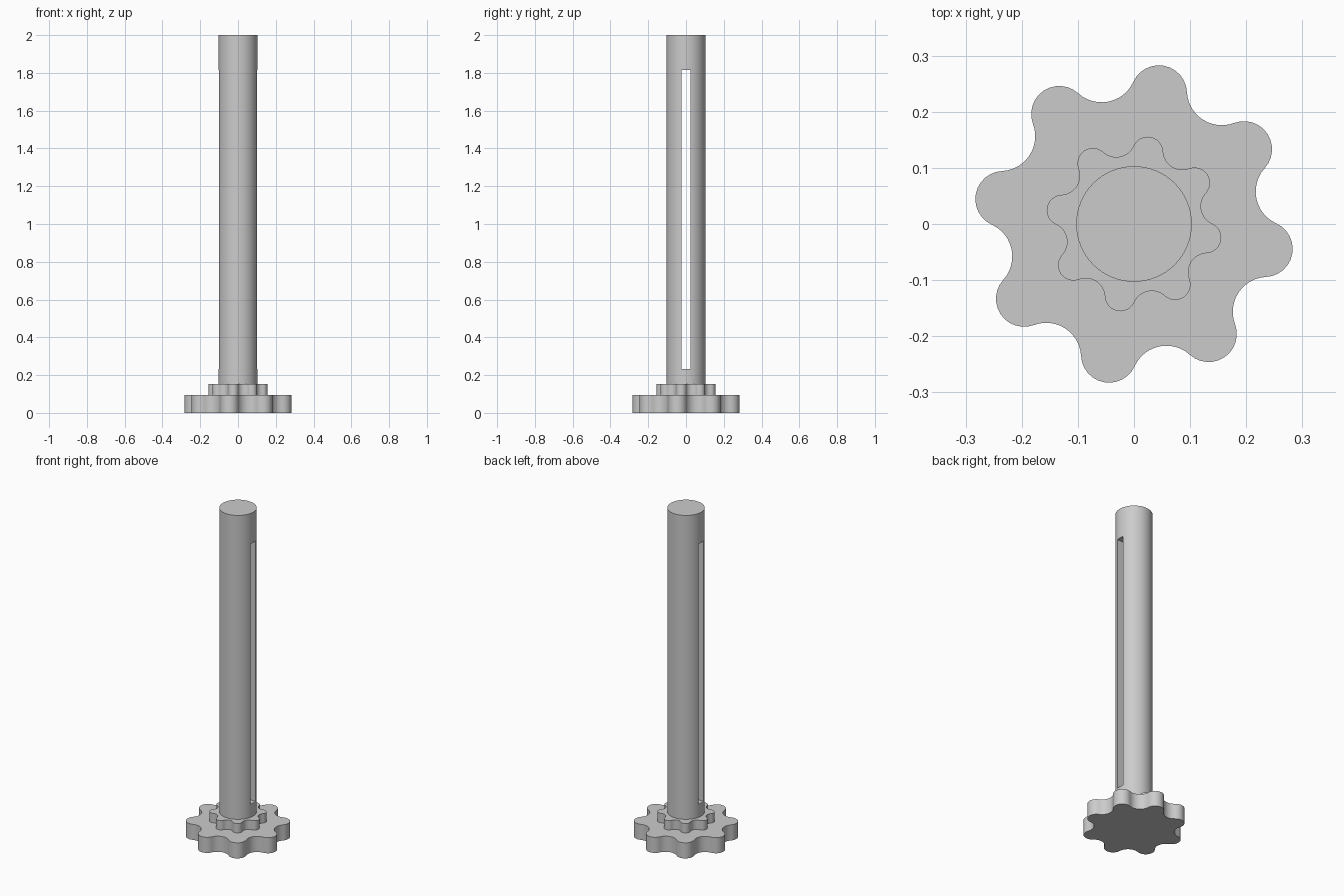
import bpy, bmesh, math
from mathutils import Vector

if "Cube" in bpy.data.objects:
    bpy.data.objects.remove(bpy.data.objects["Cube"])

grey = bpy.data.materials.new("light grey")
grey.diffuse_color = (0.6, 0.6, 0.6, 1)
grey.use_nodes = True
grey.node_tree.nodes["Principled BSDF"].inputs["Base Color"].default_value = grey.diffuse_color


def prism(name, outline, z0, z1):
    """Extrude a closed outline upward from z0 to z1."""
    bm = bmesh.new()
    face = bm.faces.new([bm.verts.new((x, y, z0)) for x, y in outline])
    top = bmesh.ops.extrude_face_region(bm, geom=[face])["geom"]
    bmesh.ops.translate(bm, vec=(0, 0, z1 - z0),
                        verts=[g for g in top if isinstance(g, bmesh.types.BMVert)])
    bmesh.ops.recalc_face_normals(bm, faces=bm.faces)
    mesh = bpy.data.meshes.new(name)
    bm.to_mesh(mesh)
    bm.free()
    mesh.materials.append(grey)
    obj = bpy.data.objects.new(name, mesh)
    bpy.context.collection.objects.link(obj)
    return obj


def select_only(obj):
    bpy.ops.object.select_all(action='DESELECT')
    obj.select_set(True)
    bpy.context.view_layer.objects.active = obj


def polar(r, a):
    return Vector((r * math.cos(a), r * math.sin(a)))


def lobed_outline(scale, lobes=8, start=math.radians(34.2), steps=12):
    """Round lobes joined by tangent hollow arcs."""
    lobe_dist, lobe_r, hollow_dist = 0.237, 0.05, 0.285
    half = math.pi / lobes
    to_hollow = polar(hollow_dist, half) - Vector((lobe_dist, 0))
    hollow_r = to_hollow.length - lobe_r
    sweep = math.atan2(to_hollow.y, to_hollow.x)   # tangent point on the lobe
    bend = sweep - half                            # half angle of the hollow arc
    points = []
    for i in range(lobes):
        a = start + 2 * half * i
        for k in range(steps + 1):
            t = -sweep + 2 * sweep * k / steps
            points.append(polar(lobe_dist, a) + polar(lobe_r, a + t))
        for k in range(1, steps):
            t = math.pi + bend - 2 * bend * k / steps
            points.append(polar(hollow_dist, a + half) + polar(hollow_r, a + half + t))
    return [p * scale for p in points]


# Lobed knob and the smaller lobed collar on it
knob = prism("knob", lobed_outline(1.0), 0, 0.095)
collar = prism("collar", lobed_outline(0.55), 0.095, 0.152)

# Round shaft
shaft = prism("shaft", [polar(0.103, math.tau * i / 64) for i in range(64)], 0.152, 2.0)

# Long slot cut through the shaft from side to side
w = 0.0235
cutter = prism("slot_cutter", [(-0.2, -w), (0.2, -w), (0.2, w), (-0.2, w)], 0.232, 1.815)
cutter.hide_render = True
cut = shaft.modifiers.new("slot", 'BOOLEAN')
cut.object = cutter
cut.operation = 'DIFFERENCE'
cut.solver = 'EXACT'
select_only(shaft)
bpy.ops.object.modifier_apply(modifier=cut.name)
bpy.data.objects.remove(cutter)

# Smooth round walls, crisp rims
for part in (knob, collar, shaft):
    select_only(part)
    bpy.ops.object.shade_smooth_by_angle(angle=math.radians(30))
